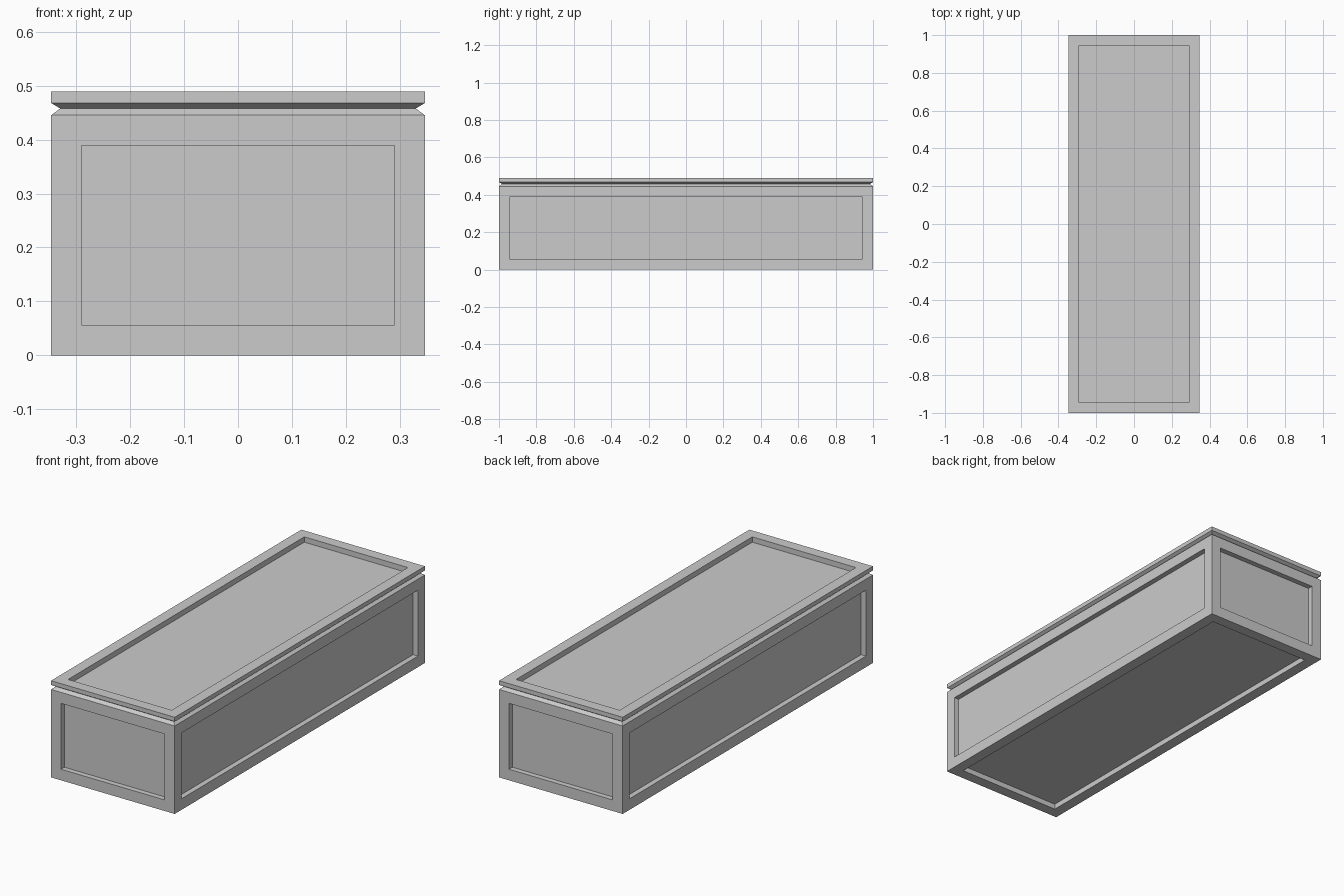
import bpy, bmesh

if "Cube" in bpy.data.objects:
    bpy.data.objects.remove(bpy.data.objects["Cube"])

HALF_X, HALF_Y = 0.346, 1.0
GROOVE = 0.0165      # depth of the V groove under the lid
FRAME = 0.056        # width of the border round each panel
RECESS = 0.027       # depth of each sunken panel

# (height, inward offset) of the outer profile: base, body top, groove, lid bottom, lid top
PROFILE = [(0, 0), (0.445, 0), (0.4575, GROOVE), (0.4675, 0), (0.489, 0)]


def ring(bm, z, inset):
    x, y = HALF_X - inset, HALF_Y - inset
    return [bm.verts.new((sx * x, sy * y, z))
            for sx, sy in ((-1, -1), (1, -1), (1, 1), (-1, 1))]


bm = bmesh.new()
rings = [ring(bm, z, inset) for z, inset in PROFILE]

# Bottom and lid faces, then the walls between rings
panels = [bm.faces.new(rings[0][::-1]), bm.faces.new(rings[-1])]
for level, (low, high) in enumerate(zip(rings, rings[1:])):
    for i in range(4):
        j = (i + 1) % 4
        face = bm.faces.new((low[i], low[j], high[j], high[i]))
        if level == 0:
            panels.append(face)
bm.normal_update()

# Frame each large face, then sink the panel with straight walls
bmesh.ops.inset_individual(bm, faces=panels, thickness=FRAME, use_even_offset=True)
for face in panels:
    shift = face.normal * -RECESS
    sunk = bmesh.ops.extrude_discrete_faces(bm, faces=[face])["faces"]
    bmesh.ops.translate(bm, vec=shift, verts=sunk[0].verts[:])
bmesh.ops.recalc_face_normals(bm, faces=bm.faces[:])

mesh = bpy.data.meshes.new("panelled_chest")
bm.to_mesh(mesh)
bm.free()
bpy.context.collection.objects.link(bpy.data.objects.new("panelled_chest", mesh))
